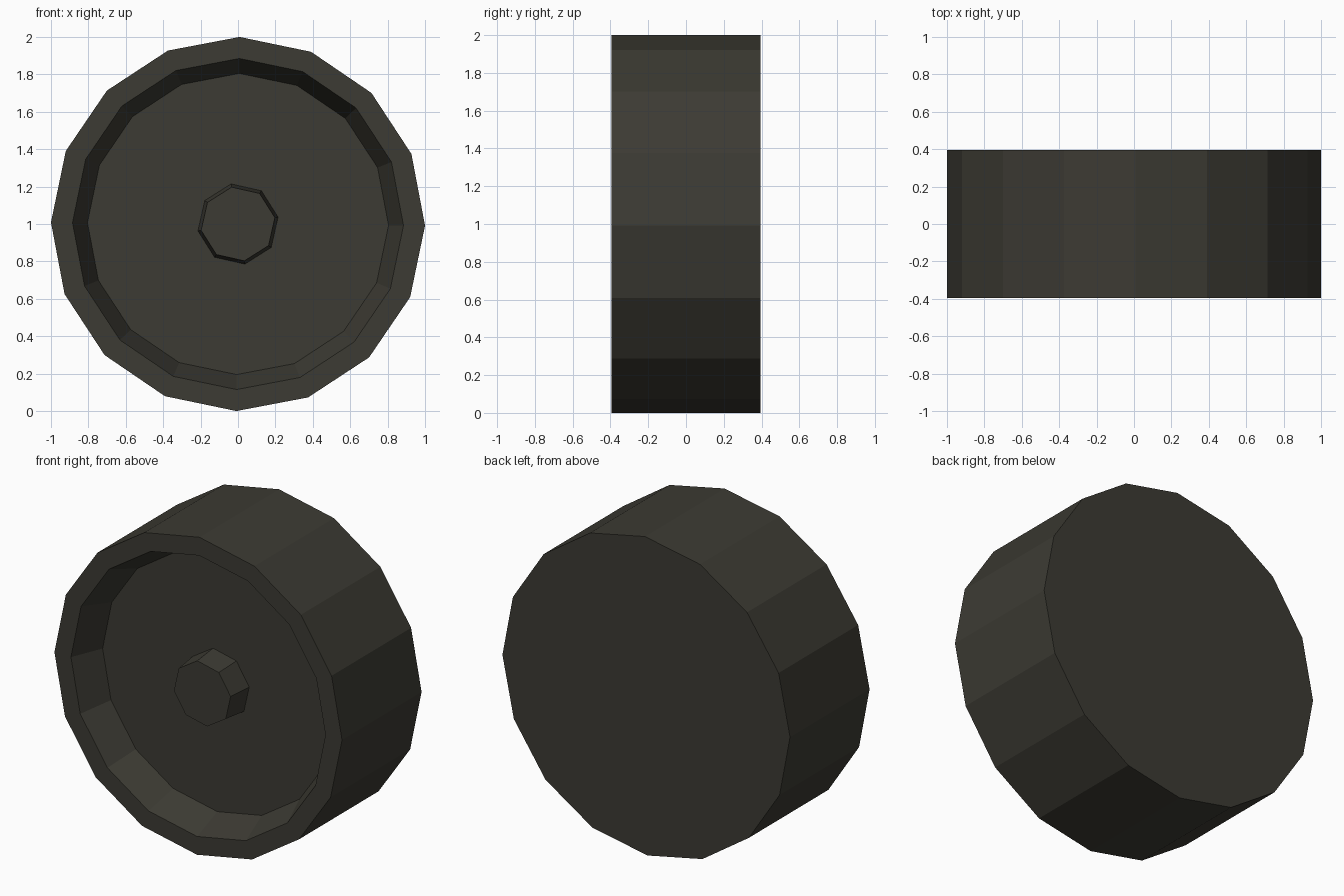
import bpy, bmesh, math

if "Cube" in bpy.data.objects:
    bpy.data.objects.remove(bpy.data.objects["Cube"])

# One dark rubber-like colour
mat = bpy.data.materials.new("dark olive grey")
mat.diffuse_color = (0.045, 0.043, 0.033, 1)
mat.use_nodes = True
mat.node_tree.nodes["Principled BSDF"].inputs["Base Color"].default_value = mat.diffuse_color


def lathe(name, profile, sides, start_deg):
    """Faceted solid around the y axis; profile is (radius, y) from front to back."""
    bm = bmesh.new()
    rings = []
    for r, y in profile:
        ring = []
        for i in range(sides):
            a = math.radians(start_deg) + 2 * math.pi * i / sides
            ring.append(bm.verts.new((r * math.cos(a), y, 1 + r * math.sin(a))))
        rings.append(ring)
    for a, b in zip(rings, rings[1:]):
        for i in range(sides):
            j = (i + 1) % sides
            bm.faces.new((a[i], a[j], b[j], b[i]))
    bm.faces.new(rings[0])
    bm.faces.new(rings[-1])
    bmesh.ops.recalc_face_normals(bm, faces=bm.faces)
    mesh = bpy.data.meshes.new(name)
    bm.to_mesh(mesh)
    bm.free()
    mesh.materials.append(mat)
    obj = bpy.data.objects.new(name, mesh)
    bpy.context.collection.objects.link(obj)
    return obj


FRONT, BACK = -0.395, 0.395
FLOOR = FRONT + 0.20

# Wheel: dished front floor, sloped recess wall, flat rim, tread, flat back
lathe("wheel", [(0.805, FLOOR), (0.885, FRONT), (1.0, FRONT), (1.0, BACK)], 16, -0.5)

# Hub: short tapered octagonal stub standing on the dish floor
lathe("hub", [(0.20, FRONT + 0.04), (0.218, FLOOR + 0.005)], 8, 9.8)
